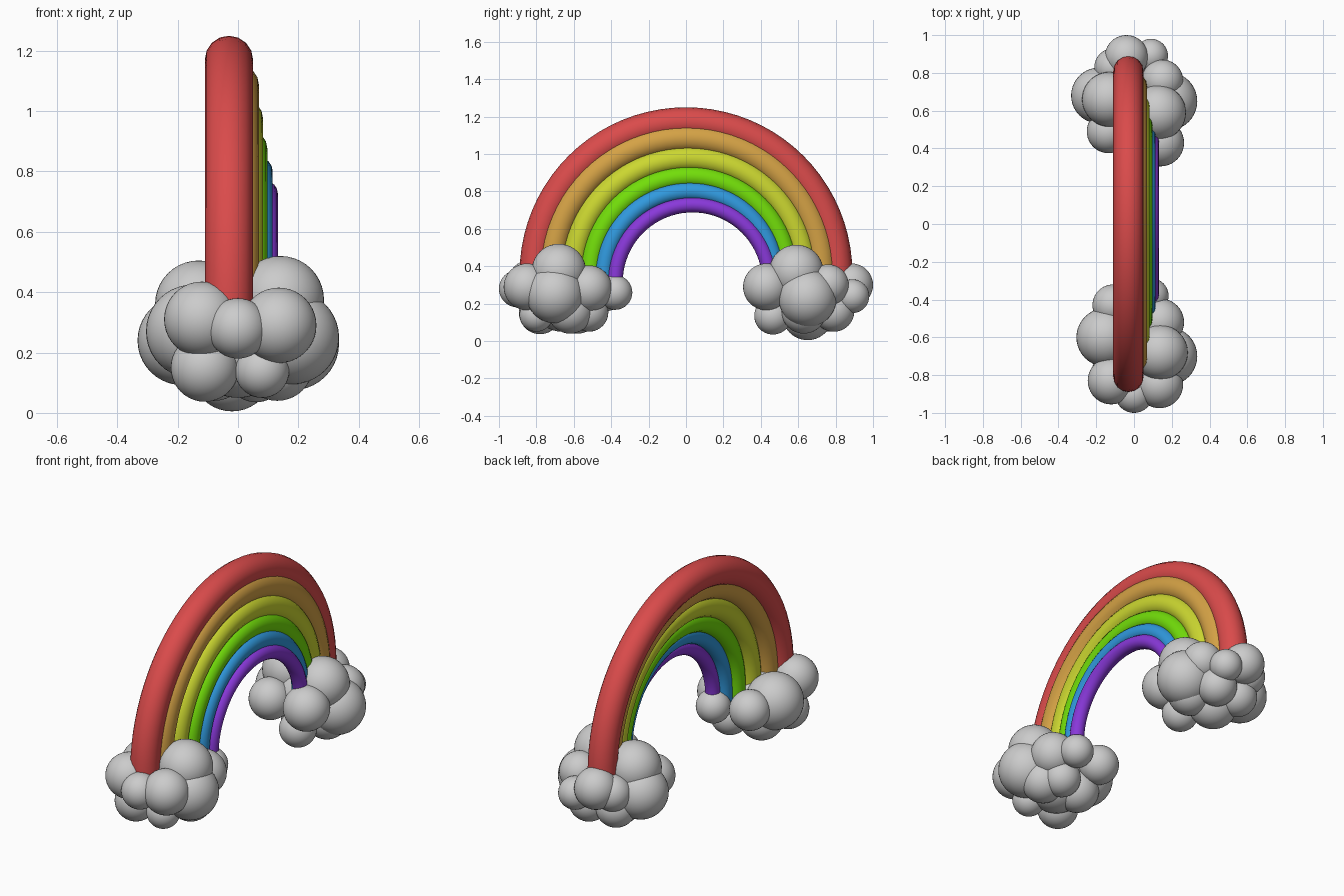
import bpy
from math import sin, cos, pi


def paint(obj, name, color):
    mat = bpy.data.materials.new(name)
    mat.diffuse_color = (*color, 1)
    obj.data.materials.append(mat)


def arch(name, x, y, z, radius, tube, color):
    """Half-circle tube in the YZ plane with short straight legs."""
    n = 40
    pts = [(x, y + radius * cos(pi * i / n), z + radius * sin(pi * i / n)) for i in range(n + 1)]
    foot = 0.24
    pts = [(x, y + radius, foot)] + pts + [(x, y - radius, foot)]
    curve = bpy.data.curves.new(name, 'CURVE')
    curve.dimensions = '3D'
    curve.bevel_depth = tube
    curve.bevel_resolution = 6
    curve.use_fill_caps = True
    spline = curve.splines.new('POLY')
    spline.points.add(len(pts) - 1)
    for p, co in zip(spline.points, pts):
        p.co = (*co, 1)
    spline.use_smooth = True
    obj = bpy.data.objects.new(name, curve)
    bpy.context.collection.objects.link(obj)
    paint(obj, name + "_paint", color)


def cloud(name, puffs):
    """Cluster of smooth overlapping spheres, joined into one object."""
    parts = []
    for x, y, z, r in puffs:
        bpy.ops.mesh.primitive_uv_sphere_add(segments=40, ring_count=20, radius=r, location=(x, y, z))
        bpy.ops.object.shade_smooth()
        parts.append(bpy.context.object)
    for p in parts:
        p.select_set(True)
    bpy.context.view_layer.objects.active = parts[0]
    bpy.ops.object.join()
    bpy.context.object.name = name


# Rainbow bands, outer to inner: x, y, z, arc radius, tube radius, colour
arch("red_band", -0.03, 0.0, 0.36, 0.81, 0.08, (0.70, 0.07, 0.07))
arch("orange_band", -0.003, 0.004, 0.36, 0.724, 0.073, (0.66, 0.36, 0.06))
arch("yellow_band", 0.018, 0.015, 0.355, 0.620, 0.065, (0.60, 0.68, 0.03))
arch("green_band", 0.041, 0.018, 0.35, 0.528, 0.056, (0.17, 0.73, 0.003))
arch("blue_band", 0.067, 0.02, 0.34, 0.460, 0.048, (0.03, 0.32, 0.73))
arch("purple_band", 0.092, 0.035, 0.315, 0.413, 0.040, (0.25, 0.04, 0.70))

# Front cloud puffs: x, y, z, radius
cloud("front_cloud", [
    (-0.12, -0.83, 0.31, 0.125), (0.0, -0.90, 0.28, 0.10), (0.135, -0.85, 0.29, 0.125),
    (-0.11, -0.78, 0.15, 0.113), (0.08, -0.80, 0.14, 0.09),
    (0.14, -0.68, 0.375, 0.145), (0.18, -0.70, 0.25, 0.155),
    (0.14, -0.52, 0.28, 0.125), (0.09, -0.38, 0.26, 0.093),
    (0.08, -0.52, 0.155, 0.105), (0.13, -0.62, 0.16, 0.12),
    (-0.15, -0.60, 0.27, 0.155), (-0.11, -0.43, 0.27, 0.11),
    (-0.08, -0.58, 0.16, 0.12), (0.0, -0.66, 0.22, 0.17),
])

# Back cloud puffs: x, y, z, radius
cloud("back_cloud", [
    (-0.04, 0.885, 0.30, 0.115), (0.09, 0.89, 0.24, 0.09), (0.15, 0.76, 0.30, 0.11),
    (0.18, 0.65, 0.23, 0.155), (0.13, 0.59, 0.37, 0.145),
    (0.14, 0.43, 0.29, 0.125), (-0.135, 0.49, 0.25, 0.115),
    (-0.185, 0.68, 0.24, 0.148), (-0.13, 0.66, 0.36, 0.145), (-0.11, 0.83, 0.27, 0.10),
    (0.06, 0.465, 0.135, 0.10), (0.13, 0.63, 0.16, 0.12), (0.07, 0.79, 0.16, 0.11),
    (-0.02, 0.65, 0.14, 0.135), (-0.09, 0.77, 0.16, 0.11), (0.0, 0.64, 0.24, 0.17),
])
